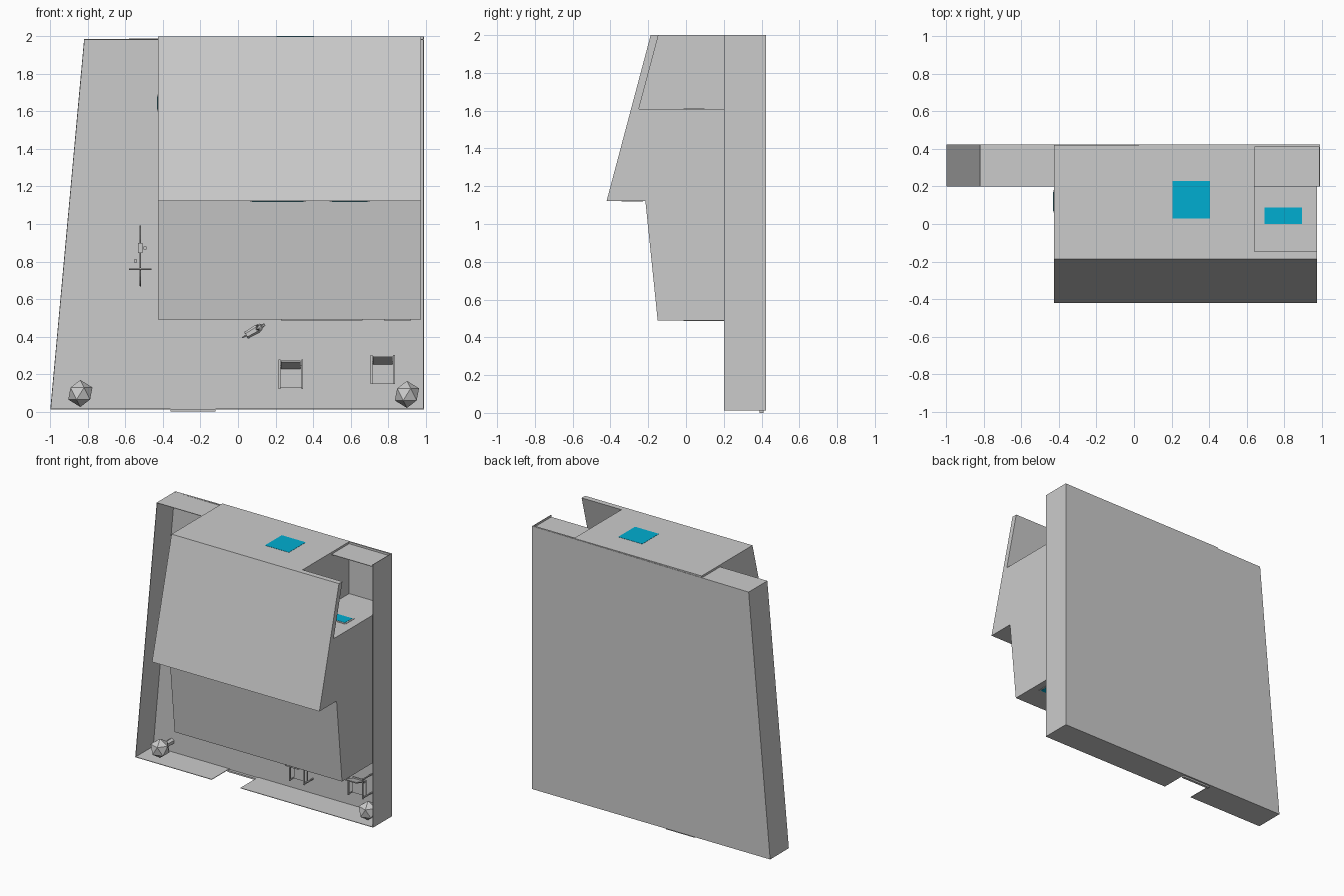
import bpy, bmesh, math
from mathutils import Vector, Matrix

if "Cube" in bpy.data.objects:
    bpy.data.objects.remove(bpy.data.objects["Cube"])

GROUND = 0.41   # yard surface; "up" from the yard is -y


def prism(name, pts, axis, a, b):
    """Extrude a closed profile along x (pts = y,z) or y (pts = x,z)."""
    def put(p, t):
        return (t, p[0], p[1]) if axis == 'x' else (p[0], t, p[1])
    bm = bmesh.new()
    lo = [bm.verts.new(put(p, a)) for p in pts]
    hi = [bm.verts.new(put(p, b)) for p in pts]
    bm.faces.new(lo)
    bm.faces.new(hi[::-1])
    n = len(pts)
    for i in range(n):
        bm.faces.new((lo[i], hi[i], hi[(i + 1) % n], lo[(i + 1) % n]))
    return finish(name, bm)


def finish(name, bm, mat=None):
    bmesh.ops.recalc_face_normals(bm, faces=bm.faces)
    me = bpy.data.meshes.new(name)
    bm.to_mesh(me)
    bm.free()
    ob = bpy.data.objects.new(name, me)
    bpy.context.collection.objects.link(ob)
    if mat:
        me.materials.append(mat)
    return ob


def box(name, x0, x1, y0, y1, z0, z1, mat=None):
    ob = prism(name, [(x0, z0), (x1, z0), (x1, z1), (x0, z1)], 'y', y0, y1)
    if mat:
        ob.data.materials.append(mat)
    return ob


def rod(name, p, q, r, r2=None, sides=6):
    p, q = Vector(p), Vector(q)
    d = q - p
    m = Matrix.Translation((p + q) / 2) @ d.to_track_quat('Z', 'Y').to_matrix().to_4x4()
    bm = bmesh.new()
    bmesh.ops.create_cone(bm, cap_ends=True, segments=sides, radius1=r,
                          radius2=r if r2 is None else r2, depth=d.length, matrix=m)
    return finish(name, bm)


def ball(name, c, r, sub=1):
    bm = bmesh.new()
    bmesh.ops.create_icosphere(bm, subdivisions=sub, radius=r, matrix=Matrix.Translation(c))
    return finish(name, bm)


glass = bpy.data.materials.new("glass_blue")
glass.diffuse_color = (0.0, 0.42, 0.64, 1)
glass.use_nodes = True
glass.node_tree.nodes["Principled BSDF"].inputs["Base Color"].default_value = glass.diffuse_color

# Yard plate with the slanted left edge
prism("yard_plate", [(-1, .012), (.99, .012), (.99, 2.0), (-.82, 1.985)], 'y', GROUND, .423)

# Yard walls
T = .004
prism("wall_left", [(-1, .012), (-1 + T, .012), (-.82 + T, 1.985), (-.82, 1.985)], 'y', .2, GROUND)
box("wall_right", .99 - T, .99, .2, GROUND, .012, 2.0)
box("wall_front_left", -1, -.36, .2, GROUND, .012, .012 + T)
box("wall_front_right", -.12, .99, .2, GROUND, .012, .012 + T)
box("wall_back_left", -.82, -.425, .2, GROUND, 1.985 - T, 1.985)
box("wall_back_right", .64, .99, .2, GROUND, 1.985 - T, 1.985)
box("gate_step", -.36, -.12, .39, GROUND, 0, .012)

# House: side profile pulled across, with the terrace cut out of the corner
house = prism("house", [(.42, .49), (-.15, .49), (-.215, 1.123), (-.42, 1.123),
                        (-.187, 2.0), (.42, 2.0)], 'x', -.425, .975)
cut = prism("terrace_cutter", [(GROUND, 1.608), (-.25, 1.608), (-.119, 2.1), (GROUND, 2.1)],
            'x', .642, 1.2)
cut.hide_render = True
mod = house.modifiers.new("terrace", 'BOOLEAN')
mod.object = cut
mod.solver = 'EXACT'
bpy.context.view_layer.objects.active = house
bpy.ops.object.modifier_apply(modifier=mod.name)
bpy.data.objects.remove(cut)


# Windows: a thin frame with a glass pane; s is the outward z direction
def window(name, x0, x1, y0, y1, z, s):
    f = .012
    out = sorted((z, z + s * .003))
    box(name + "_frame", x0 - f, x1 + f, y0 - f, y1 + f, *out)
    out = sorted((z, z + s * .0045))
    box(name + "_glass", x0, x1, y0, y1, *out, mat=glass)


window("back_window", .205, .405, .03, .23, 1.997, 1)
window("terrace_window", .695, .895, 0, .087, 1.608, 1)
window("upper_window_left", .075, .35, -.33, -.24, 1.123, -1)
window("upper_window_right", .5, .69, -.33, -.24, 1.123, -1)
window("front_door", .24, .65, 0, .4, .49, -1)
window("front_window", .79, .91, .05, .2, .49, -1)
box("side_window_frame", -.43, -.425, .06, .18, 1.6, 1.69)
box("side_window_glass", -.431, -.425, .07, .17, 1.61, 1.68, glass)

# Bushes on short trunks
for i, (x, z) in enumerate([(-.84, .097), (.9, .092)]):
    ball(f"bush_{i}", (x, .268, z), .072)
    rod(f"bush_trunk_{i}", (x, .3, z), (x, GROUND, z), .022)

# Garden chairs
for i, (x, z) in enumerate([(.282, .125), (.772, .15)]):
    box(f"chair_seat_{i}", x - .055, x + .055, .345, .353, z, z + .12)
    prism(f"chair_back_{i}", [(.35, z + .10), (.23, z + .14), (.23, z + .148), (.35, z + .108)],
          'x', x - .052, x + .052)
    for s in (-1, 1):
        a = x + s * .06
        box(f"chair_arm_{i}_{s}", a - .005, a + .005, .298, .306, z - .003, z + .152)
        for k, dz in enumerate((0, .14)):
            box(f"chair_leg_{i}_{s}_{k}", a - .004, a + .004, .3, GROUND, z + dz, z + dz + .008)

# Bicycle
bx = -.52
hubs = [(bx, .335, .742), (bx, .335, .918)]
for i, h in enumerate(hubs):
    bpy.ops.mesh.primitive_torus_add(location=h, rotation=(0, math.pi / 2, 0), major_segments=20,
                                     minor_segments=6, major_radius=.07, minor_radius=.005)
    bpy.context.object.name = f"bike_wheel_{i}"
    for k in range(3):
        a = k * math.pi / 3
        v = Vector((0, math.cos(a), math.sin(a))) * .07
        rod(f"bike_spoke_{i}_{k}", Vector(h) - v, Vector(h) + v, .001, sides=4)
crank, saddle, head = (bx, .34, .835), (bx, .245, .865), (bx, .255, .77)
for i, (p, q) in enumerate([(crank, saddle), (crank, head), (hubs[0], (bx, .225, .765)),
                            (hubs[1], crank), (hubs[1], (bx, .27, .857)), (head, (bx, .27, .857))]):
    rod(f"bike_frame_{i}", p, q, .005)
rod("bike_handlebar", (bx - .06, .225, .76), (bx + .06, .225, .76), .004)
box("bike_saddle", bx - .012, bx + .012, .238, .247, .845, .9)
for s in (-1, 1):
    box(f"bike_pedal_{s}", bx + s * .025 - .008, bx + s * .025 + .008, .34 + s * .02,
        .345 + s * .02, .83 + s * .035, .846 + s * .035)

# Dog standing diagonally on the lawn
c, d, n = Vector((.075, .35, .425)), Vector((.85, 0, .5)).normalized(), Vector((-.5, 0, .85)).normalized()
up = Vector((0, -1, 0))
rod("dog_body", c - d * .035, c + d * .035, .02, .024)
rod("dog_neck", c + d * .03, c + d * .045 + up * .03, .016, .012)
ball("dog_head", c + d * .048 + up * .036, .02)
rod("dog_snout", c + d * .05 + up * .034, c + d * .078 + up * .028, .012, .007)
rod("dog_tail", c - d * .035 + up * .01, c - d * .06 + up * .03, .006, .003)
for s in (-1, 1):
    rod(f"dog_ear_{s}", c + d * .043 + n * s * .014 + up * .045,
        c + d * .038 + n * s * .018 + up * .065, .008, .002)
    for e in (-1, 1):
        p = c + d * e * .03 + n * s * .014
        rod(f"dog_leg_{s}_{e}", p, (p.x, GROUND, p.z), .009, .007)
